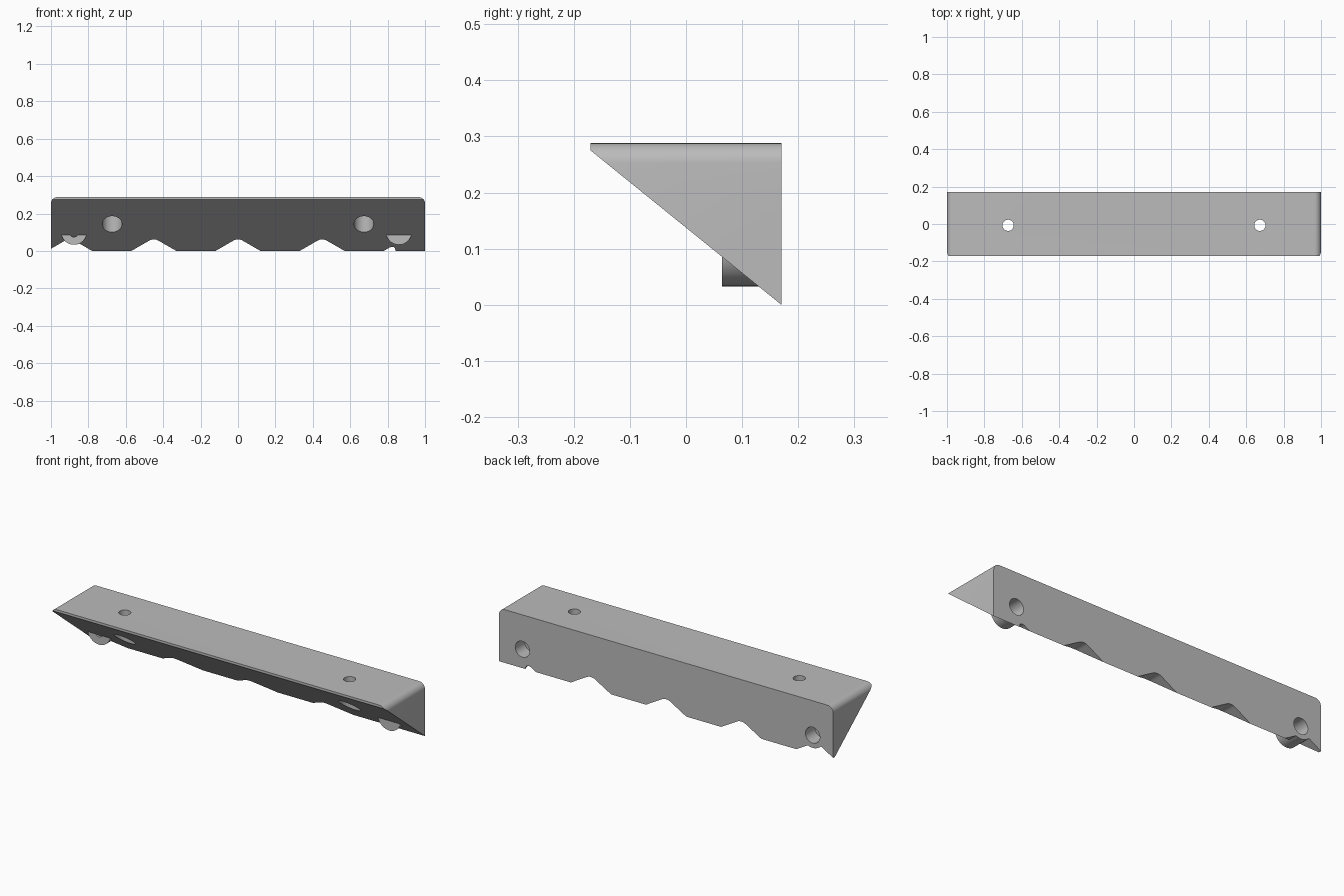
import bpy, math
from mathutils import Matrix

if "Cube" in bpy.data.objects:
    bpy.data.objects.remove(bpy.data.objects["Cube"])

HALF, BACK, FRONT, TOP, LIP = 1.0, 0.17, -0.17, 0.288, 0.275
ROUND = 0.035
BOSS_Z, BOSS_R = 0.102, 0.069

grey = bpy.data.materials.new("plain_grey")
grey.use_nodes = True
grey.diffuse_color = (0.5, 0.5, 0.5, 1)
grey.node_tree.nodes["Principled BSDF"].inputs["Base Color"].default_value = (0.5, 0.5, 0.5, 1)


def prism(name, outline, start, end, axis="Y"):
    """Extrude a flat outline: (x, z) along Y, or (y, z) along X."""
    def place(p, d):
        return (p[0], d, p[1]) if axis == "Y" else (d, p[0], p[1])
    n = len(outline)
    verts = [place(p, d) for d in (start, end) for p in outline]
    faces = [tuple(range(n)), tuple(range(2 * n - 1, n - 1, -1))]
    faces += [(i, i + n, (i + 1) % n + n, (i + 1) % n) for i in range(n)]
    mesh = bpy.data.meshes.new(name)
    mesh.from_pydata(verts, [], faces)
    # Turn all normals outward
    import bmesh
    bm = bmesh.new()
    bm.from_mesh(mesh)
    bmesh.ops.recalc_face_normals(bm, faces=bm.faces)
    bm.to_mesh(mesh)
    bm.free()
    mesh.materials.append(grey)
    obj = bpy.data.objects.new(name, mesh)
    bpy.context.collection.objects.link(obj)
    return obj


def arc(cx, cz, r, a0, a1, steps):
    return [(cx + r * math.cos(math.radians(a0 + (a1 - a0) * i / steps)),
             cz + r * math.sin(math.radians(a0 + (a1 - a0) * i / steps)))
            for i in range(steps + 1)]


def rod(name, x, z, r, start, end):
    return prism(name, arc(x, z, r, 0, 360, 48)[:-1], start, end)


def upright_rod(name, x, y, r, low, high):
    obj = rod(name, 0, 0, r, low, high)
    obj.data.transform(Matrix.Translation((x, y, 0)) @ Matrix(
        ((1, 0, 0, 0), (0, 0, -1, 0), (0, 1, 0, 0), (0, 0, 0, 1))))
    return obj


def combine(target, tool, operation):
    mod = target.modifiers.new(tool.name, "BOOLEAN")
    mod.operation, mod.solver, mod.object = operation, "EXACT", tool
    bpy.context.view_layer.objects.active = target
    bpy.ops.object.modifier_apply(modifier=mod.name)
    bpy.data.objects.remove(tool)


# Wedge body, with its two top end edges rounded
rail = prism("wedge_rail", [(FRONT, LIP), (FRONT, TOP), (BACK, TOP), (BACK, 0)],
             -HALF, HALF, "X")
rounded = ([(-HALF, -0.1), (HALF, -0.1)]
           + arc(HALF - ROUND, TOP - ROUND, ROUND, 0, 90, 10)
           + arc(ROUND - HALF, TOP - ROUND, ROUND, 90, 180, 10))
combine(rail, prism("end_rounding", rounded, -0.3, 0.3), "INTERSECT")

# Scallops along the lower edge
for x in (-0.9, -0.45, 0, 0.45):
    outline = [(x - 0.155, -0.02), (x + 0.155, -0.02)] + arc(x, 0.0116, 0.05, 60, 120, 10)
    combine(rail, prism("scallop", outline, -0.3, 0.3), "DIFFERENCE")
notch = [(0.78, 0), (0.81, 0.018), (0.82, 0.022), (0.83, 0.022),
         (0.838, 0.017), (0.843, 0), (0.843, -0.02), (0.78, -0.02)]
combine(rail, prism("end_notch", notch, -0.3, 0.3), "DIFFERENCE")

# Round bosses under the slope, with blind sockets in the back face
for x, bored in ((-0.877, True), (0.86, False)):
    boss = rod("boss", x, BOSS_Z, BOSS_R, 0.064, BACK)
    if bored:
        combine(boss, rod("boss_bore", x, BOSS_Z, 0.027, 0.03, 0.13), "DIFFERENCE")
    combine(rail, boss, "UNION")
    combine(rail, rod("socket", x, BOSS_Z, 0.043, 0.09, 0.3), "DIFFERENCE")

# Stepped screw holes, wide from below and narrow at the top
for x in (-0.673, 0.673):
    combine(rail, upright_rod("counterbore", x, -0.007, 0.053, -0.1, 0.24), "DIFFERENCE")
    combine(rail, upright_rod("screw_hole", x, -0.007, 0.03, 0.2, 0.4), "DIFFERENCE")

bpy.ops.object.select_all(action="DESELECT")
rail.select_set(True)
bpy.context.view_layer.objects.active = rail
bpy.ops.object.shade_smooth_by_angle(angle=math.radians(25))
